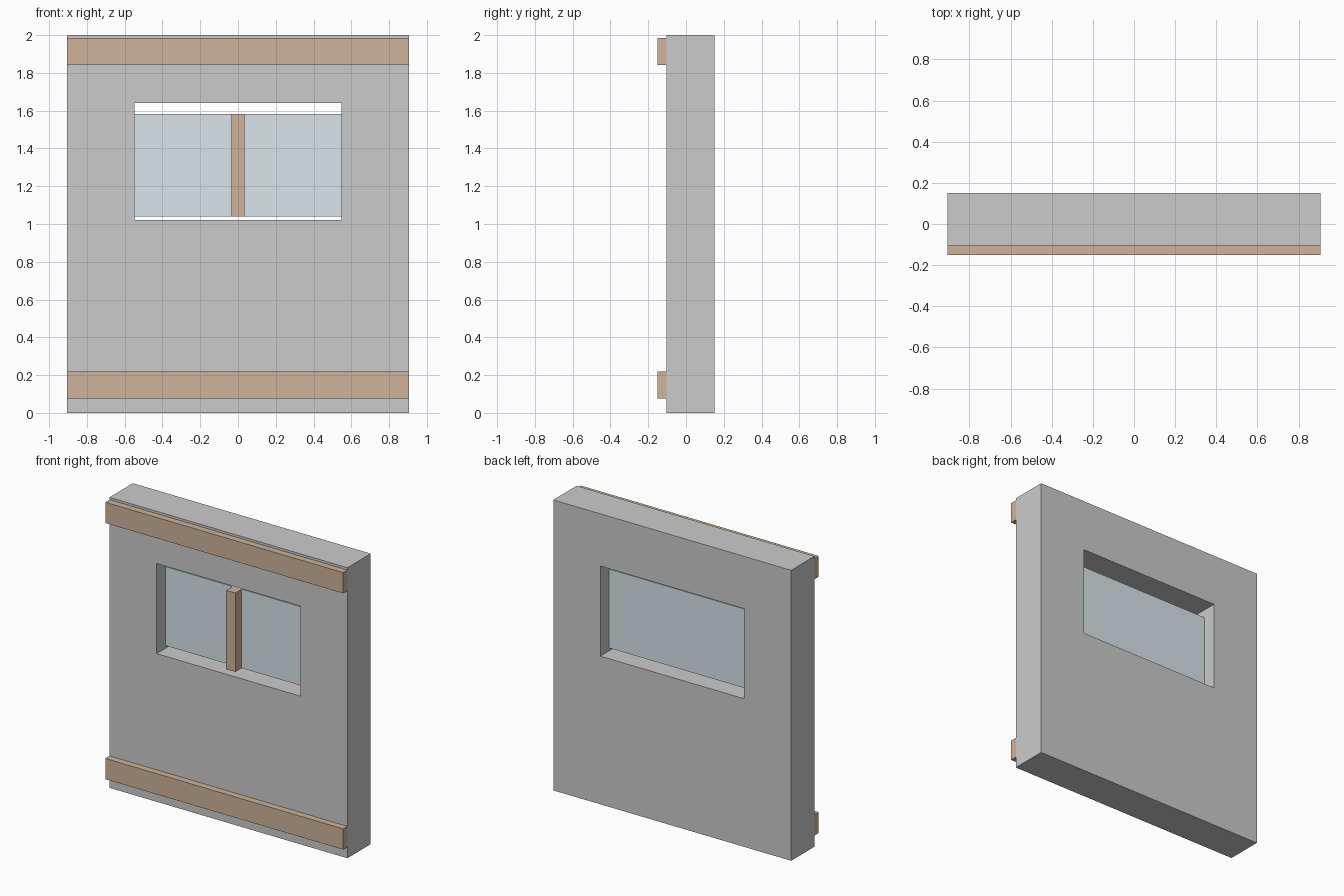
import bpy, bmesh

if "Cube" in bpy.data.objects:
    bpy.data.objects.remove(bpy.data.objects["Cube"])

W = 0.906                                # half width of the panel
Y_FRONT, Y_WALL, Y_BACK = -0.15, -0.104, 0.15
OPENING = (-0.547, 0.547, 1.02, 1.64)    # x0, x1, z0, z1
PANE_Z = (1.04, 1.583)


def material(name, color):
    m = bpy.data.materials.new(name)
    m.diffuse_color = color
    m.use_nodes = True
    m.node_tree.nodes["Principled BSDF"].inputs["Base Color"].default_value = m.diffuse_color
    return m


def add_object(name, bm, mat=None):
    bmesh.ops.recalc_face_normals(bm, faces=bm.faces)
    mesh = bpy.data.meshes.new(name)
    bm.to_mesh(mesh)
    bm.free()
    obj = bpy.data.objects.new(name, mesh)
    bpy.context.collection.objects.link(obj)
    if mat:
        mesh.materials.append(mat)
    return obj


def box(name, x, y, z, mat=None):
    bm = bmesh.new()
    bmesh.ops.create_cube(bm, size=1)
    for v in bm.verts:
        v.co = [(a + b) / 2 + c * (b - a) for (a, b), c in zip((x, y, z), v.co)]
    return add_object(name, bm, mat)


def framed_wall(name, outer, inner, y0, y1):
    # Rectangular ring in the front plane, extruded to the back
    bm = bmesh.new()
    loops = []
    for x0, x1, z0, z1 in (outer, inner):
        corners = ((x0, z0), (x1, z0), (x1, z1), (x0, z1))
        loops.append([bm.verts.new((x, y0, z)) for x, z in corners])
    o, i = loops
    faces = [bm.faces.new((o[k], o[(k + 1) % 4], i[(k + 1) % 4], i[k])) for k in range(4)]
    # Keep the front ring and extrude a copy, closing the solid
    ext = bmesh.ops.extrude_face_region(bm, geom=faces, use_keep_orig=True)
    moved = [g for g in ext["geom"] if isinstance(g, bmesh.types.BMVert)]
    bmesh.ops.translate(bm, verts=moved, vec=(0, y1 - y0, 0))
    return add_object(name, bm)


wood = material("wood", (0.62, 0.45, 0.32, 1))
glass = material("glass", (0.70, 0.78, 0.82, 1))

# Wall slab with window opening
framed_wall("wall", (-W, W, 0, 2), OPENING, Y_WALL, Y_BACK)

# Horizontal trim rails on the front
for name, z in (("bottom_rail", (0.077, 0.22)), ("top_rail", (1.841, 1.984))):
    box(name, (-W, W), (Y_FRONT, Y_WALL), z, wood)

# Window pane and its centre bar
box("window_pane", OPENING[:2], (-0.01, 0.055), PANE_Z, glass)
box("window_bar", (-0.035, 0.035), (-0.079, -0.01), PANE_Z, wood)
